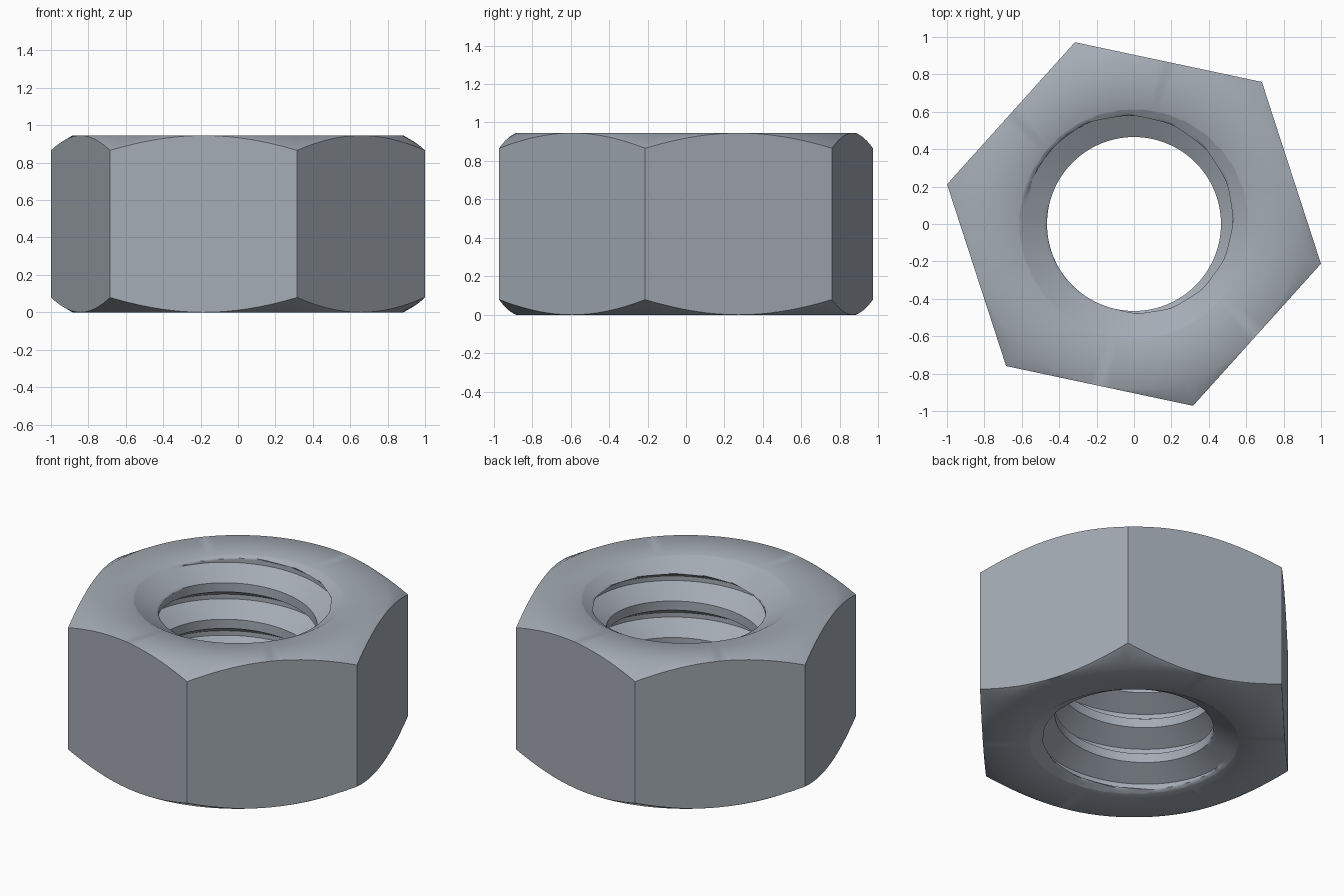
import bpy, bmesh, math

if "Cube" in bpy.data.objects:
    bpy.data.objects.remove(bpy.data.objects["Cube"])

H, APOTHEM, RIM = 0.945, 0.885, 0.615          # height, half width across flats, countersink rim
MINOR, PITCH = 0.465, 0.236                    # thread crest radius and pitch
DEPTH = 0.5413 * PITCH
SLOPE = math.tan(math.radians(30))             # chamfer and countersink slope
SEG, START = 96, math.radians(-12)             # START is the angle of one hexagon corner
ROWS = 32                                      # rows per thread turn
angles = [START + math.tau * i / SEG for i in range(SEG + 1)]


def hex_radius(a):
    """Distance from the axis to the hexagon side at angle a."""
    local = (a - START) % (math.pi / 3) - math.pi / 6
    return APOTHEM / math.cos(local)


def thread_radius(t):
    """Thread profile; t is the fraction of a turn above the crest's lower edge."""
    t %= 1.0
    if t < 0.25:
        return MINOR
    if t < 0.5625:
        return MINOR + DEPTH * (t - 0.25) / 0.3125
    if t < 0.6875:
        return MINOR + DEPTH
    return MINOR + DEPTH * (1 - t) / 0.3125


def outer_column(a):
    """Top ring, chamfer, side, chamfer and bottom ring at angle a."""
    r = hex_radius(a)
    drop = (r - APOTHEM) * SLOPE
    return [(RIM, 0), (APOTHEM, 0), (r, drop), (r, H - drop), (APOTHEM, H), (RIM, H)]


def bore_column(a):
    """Helical thread cut off by the countersinks at angle a."""
    base = 0.865 + PITCH * (a + math.pi / 2) / math.tau
    column = []
    for j in range(-6 * ROWS, 2 * ROWS + 1):
        z = min(max(base + PITCH * j / ROWS, 0), H)
        cone = RIM - min(z, H - z) / SLOPE
        thread = thread_radius((z - base) / PITCH)
        column.append((max(cone, thread), z))
    return column[::-1]


def sweep(bm, column):
    """Join the columns of all angles into a skin."""
    grid = [[bm.verts.new((r * math.cos(a), r * math.sin(a), z)) for r, z in column(a)]
            for a in angles]
    for left, right in zip(grid, grid[1:]):
        for j in range(len(left) - 1):
            quad = (left[j], right[j], right[j + 1], left[j + 1])
            if any((v.co - quad[0].co).length > 1e-5 for v in quad[1:]):
                bm.faces.new(quad)


# Hexagonal body with threaded bore
bm = bmesh.new()
sweep(bm, outer_column)
sweep(bm, bore_column)
bmesh.ops.remove_doubles(bm, verts=bm.verts, dist=1e-5)
bmesh.ops.dissolve_degenerate(bm, edges=bm.edges, dist=1e-5)
loose = [v for v in bm.verts if not v.link_faces]
bmesh.ops.delete(bm, geom=loose, context='VERTS')
bmesh.ops.recalc_face_normals(bm, faces=bm.faces)
mesh = bpy.data.meshes.new("hex_nut")
bm.to_mesh(mesh)
bm.free()

steel = bpy.data.materials.new("blue_grey_steel")
steel.diffuse_color = (0.37, 0.41, 0.46, 1)
steel.use_nodes = True
steel.node_tree.nodes["Principled BSDF"].inputs["Base Color"].default_value = steel.diffuse_color
mesh.materials.append(steel)
nut = bpy.data.objects.new("hex_nut", mesh)
bpy.context.collection.objects.link(nut)
bpy.context.view_layer.objects.active = nut
nut.select_set(True)
bpy.ops.object.shade_smooth_by_angle(angle=math.radians(35))
